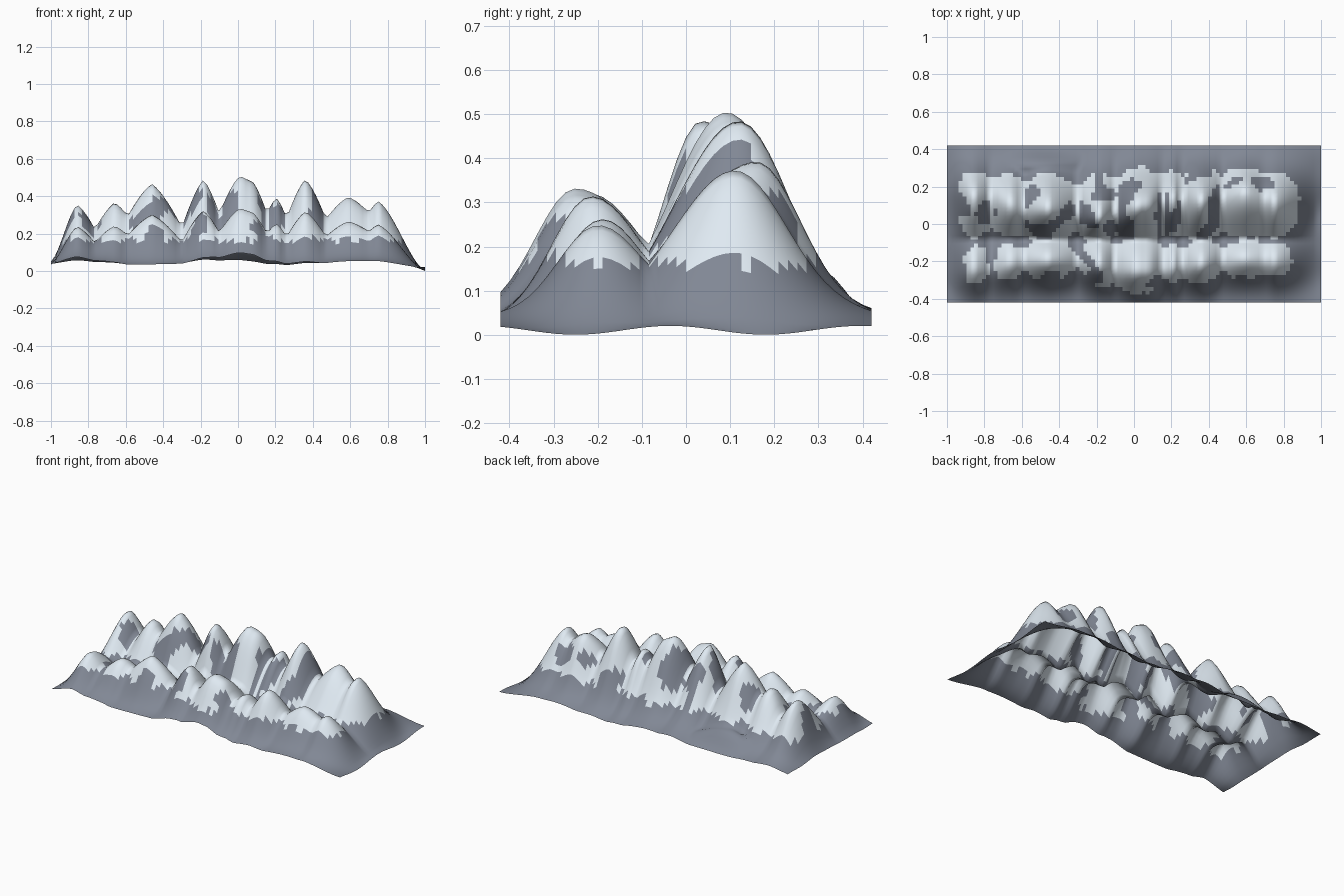
import bpy, bmesh
from math import exp, sin, cos, pi
from mathutils import Vector, noise

if "Cube" in bpy.data.objects:
    bpy.data.objects.remove(bpy.data.objects["Cube"])

# Crest points, alternating edge/saddle and peak: x, height, back ridge y, front ridge y
CREST = [
    (-1.00, 0.05, 0.14, -0.24), (-0.86, 0.355, 0.14, -0.24), (-0.765, 0.225, 0.13, -0.23),
    (-0.66, 0.365, 0.10, -0.21), (-0.59, 0.295, 0.08, -0.20), (-0.46, 0.465, 0.08, -0.195),
    (-0.30, 0.235, 0.06, -0.20), (-0.185, 0.487, 0.035, -0.22), (-0.10, 0.31, 0.06, -0.24),
    (0.01, 0.507, 0.09, -0.25), (0.055, 0.485, 0.10, -0.25), (0.075, 0.482, 0.10, -0.25),
    (0.155, 0.31, 0.12, -0.24), (0.205, 0.39, 0.13, -0.23),
    (0.26, 0.285, 0.12, -0.22), (0.36, 0.49, 0.12, -0.215), (0.47, 0.28, 0.13, -0.20),
    (0.59, 0.395, 0.16, -0.19), (0.70, 0.315, 0.13, -0.195), (0.75, 0.372, 0.11, -0.20),
    (1.00, 0.00, 0.11, -0.20)]
NX, NY = 96, 40
HALF_Y = 0.42
VALLEY_Y = -0.085


def crest(x):
    """Pointed peaks, sharp saddles."""
    for i in range(len(CREST) - 1):
        a, b = CREST[i], CREST[i + 1]
        if x <= b[0] + 1e-6:
            t = (x - a[0]) / (b[0] - a[0])
            s = t * t * (3 - 2 * t)
            if i in (0, len(CREST) - 2):
                e = 0.6 * s + 0.4 * t                    # outer flanks
            elif i % 2 == 0:
                e = 0.5 * t + 0.5 * sin(t * pi / 2)      # saddle to peak
            else:
                e = 0.5 * t + 0.5 * (1 - cos(t * pi / 2))  # peak to saddle
            return (a[1] + (b[1] - a[1]) * e,
                    a[2] + (b[2] - a[2]) * s, a[3] + (b[3] - a[3]) * s)


def bell(d, width):
    return exp(-d * d / (2 * width * width))


def height(x, y):
    top, yb, yf = crest(x)
    # gently rolling ground
    base = (0.022 + 0.012 * cos(2 * pi * (x + 0.11) / 0.76)
            + 0.01 * cos(2 * pi * (y + 0.035) / 0.43))
    rise = max(top - base, 0)
    # both ridges fall to one straight valley between them
    back = bell(y - yb, (HALF_Y - yb) * 0.4 if y > yb else (yb - VALLEY_Y) * 0.7)
    front = 0.645 * bell(y - yf, (VALLEY_Y - yf) / 1.08 if y > yf else 0.095)
    # low foothill behind the left part of the range
    foothill = 0.135 * bell(y - 0.30, 0.06) * bell(x + 0.5, 0.16)
    return max(base + max(rise * max(back, front), foothill), 0)


# Terrain sheet
bm = bmesh.new()
grid = [[bm.verts.new((x, y, height(x, y)))
         for x in (-1 + 2 * i / NX for i in range(NX + 1))]
        for y in (HALF_Y * (2 * j / NY - 1) for j in range(NY + 1))]
for j in range(NY):
    for i in range(NX):
        bm.faces.new((grid[j][i], grid[j][i + 1], grid[j + 1][i + 1], grid[j + 1][i]))
bm.normal_update()

# Snow above the snow line, bare rock on steep flanks
for f in bm.faces:
    f.smooth = True
    c = f.calc_center_median()
    line = 0.165 + 0.03 * noise.noise(Vector((c.x * 18, c.y * 18, 3)))
    steep = 0.40 + 0.45 * noise.noise(Vector((c.x * 8, c.y * 8, 9)))
    f.material_index = 1 if c.z > line and f.normal.z > steep else 0

mesh = bpy.data.meshes.new("mountain_range")
bm.to_mesh(mesh)
bm.free()
for name, colour in (("rock", (0.22, 0.245, 0.30, 1)), ("snow", (0.74, 0.82, 0.89, 1))):
    mat = bpy.data.materials.new(name)
    mat.diffuse_color = colour
    mat.use_nodes = True
    mat.node_tree.nodes["Principled BSDF"].inputs["Base Color"].default_value = mat.diffuse_color
    mesh.materials.append(mat)
bpy.context.collection.objects.link(bpy.data.objects.new("mountain_range", mesh))
